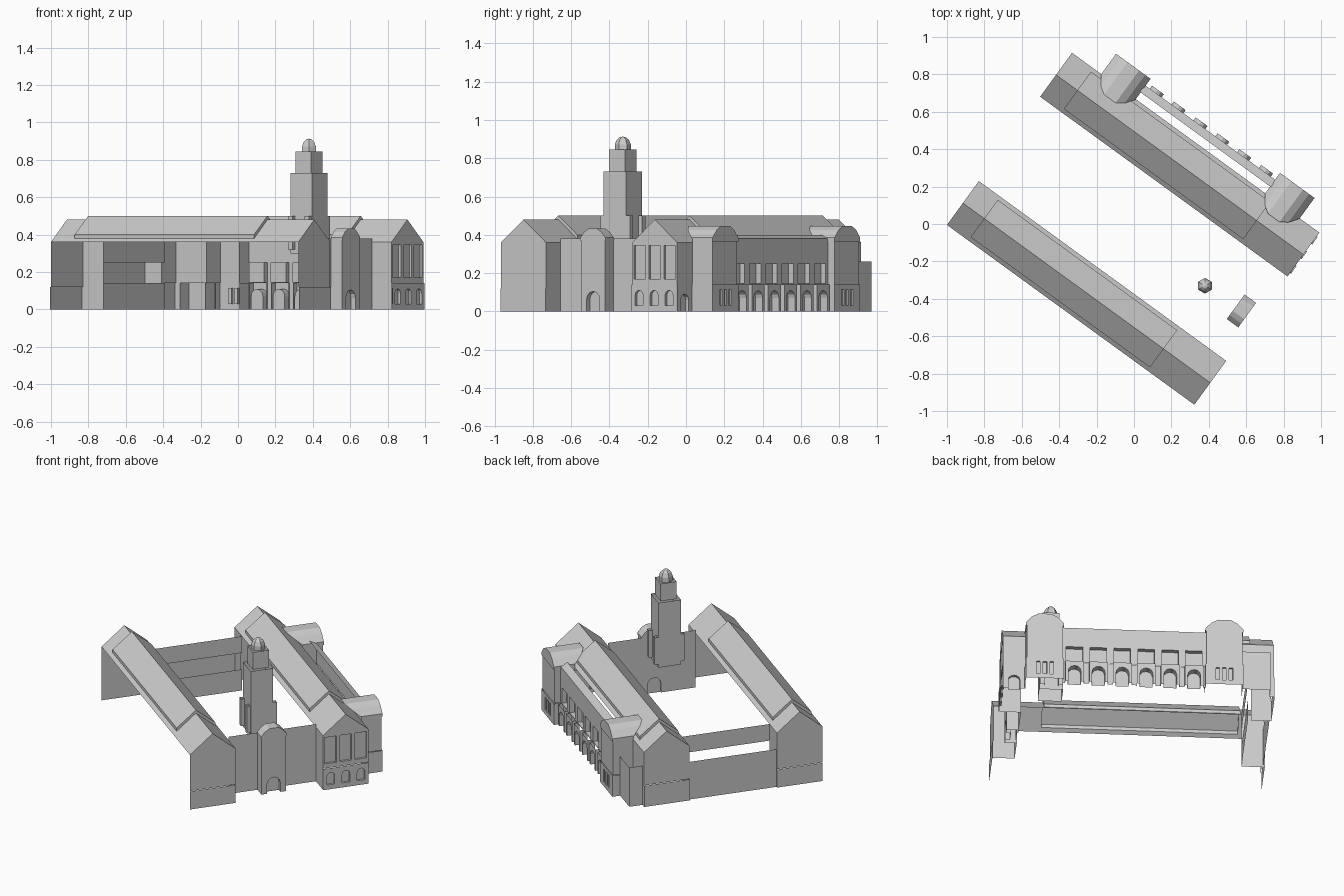
import bpy, bmesh, math
from mathutils import Matrix, Vector

if "Cube" in bpy.data.objects:
    bpy.data.objects.remove(bpy.data.objects["Cube"])

# The plan is turned: s runs along the long wings, t across them
ROT = Matrix.Rotation(math.radians(-36), 4, 'Z')

def make(name, faces):
    bm = bmesh.new()
    for f in faces:
        bm.faces.new([bm.verts.new(ROT @ Vector(p)) for p in f])
    bmesh.ops.remove_doubles(bm, verts=bm.verts, dist=1e-5)
    me = bpy.data.meshes.new(name)
    bm.to_mesh(me)
    bm.free()
    ob = bpy.data.objects.new(name, me)
    bpy.context.collection.objects.link(ob)
    return ob

def wall(a, b, z0, z1):
    return [[(*a, z0), (*b, z0), (*b, z1), (*a, z1)]]

def path_walls(pts, z0, z1):
    out = []
    for a, b in zip(pts, pts[1:]):
        out += wall(a, b, z0, z1)
    return out

def extrude(A, B):
    return [[A[i], A[i + 1], B[i + 1], B[i]] for i in range(len(A) - 1)]

def bay(a, b, z0, z1, w, sill, spring, rise, depth, back=True, mid=0.5):
    """Wall piece a-b with one opening; depth goes to the left of a->b."""
    a, b = Vector(a), Vector(b)
    L = (b - a).length
    d = (b - a) / L
    n = Vector((-d.y, d.x))
    def P(x, z, dep=0.0):
        q = a + d * x + n * dep
        return (q.x, q.y, z)
    c, r = L * mid, w / 2
    arc = [(c - r, sill), (c - r, spring)]
    if rise:
        arc += [(c - r * math.cos(math.pi * i / 6), spring + rise * math.sin(math.pi * i / 6))
                for i in range(1, 6)]
    arc += [(c + r, spring), (c + r, sill)]
    out = [[P(x, z) for x, z in [(0, sill)] + arc + [(L, sill), (L, z1), (0, z1)]]]
    if sill > z0:
        out += [[P(0, z0), P(L, z0), P(L, sill), P(0, sill)],
                [P(c - r, sill), P(c + r, sill), P(c + r, sill, depth), P(c - r, sill, depth)]]
    out += extrude([P(*p) for p in arc], [P(*p, depth) for p in arc])
    if back:
        out.append([P(*p, depth) for p in arc])
    return out

def bays(a, b, n, *args, **kw):
    a, b = Vector(a), Vector(b)
    out = []
    for i in range(n):
        out += bay(a.lerp(b, i / n), a.lerp(b, (i + 1) / n), *args, **kw)
    return out

S0, S1 = -0.806, 0.829      # wing ends
R0, R1 = -0.665, 0.52       # raised part of the roofs
HW, EAVE, RIDGE = 0.145, 0.36, 0.48

# Wing roofs: low end bays and a raised middle with a small step
def roof(name, tc):
    f = []
    h = 0.123
    zh = RIDGE - (RIDGE - EAVE) * h / HW
    prof = [(-HW, EAVE), (0, RIDGE), (HW, EAVE)]
    up = [(-h, zh), (-h, 0.40), (0, 0.50), (h, 0.40), (h, zh)]
    line = lambda p, s: [(s, tc + t, z) for t, z in p]
    f += extrude(line(prof, S0), line(prof, R0))
    f += extrude(line(prof, R1), line(prof, S1))
    f += extrude(line(up, R0), line(up, R1))
    for k in (-1, 1):
        e = [(k * HW, EAVE), (k * h, zh)]
        f += extrude(line(e, R0), line(e, R1))
        for s in (R0, R1):
            f.append(line([(k * h, zh), (k * h, 0.40), (0, 0.50), (0, RIDGE)], s))
    make(name, f)

def gable(s, tc):
    return [[(s, tc - HW, EAVE), (s, tc + HW, EAVE), (s, tc, RIDGE)]]

TS, TN = -0.447, 0.4005
roof("south_roof", TS)
roof("north_roof", TN)

# South wing: end walls with a short return on the court side
for name, s, si, k in (("south_wing_west_end", S0, -0.67, -1), ("south_wing_east_end", S1, 0.70, 1)):
    o = s + k * 0.005
    make(name, path_walls([(s, TS - HW), (s, TS + HW), (si, TS + HW)], 0.12, EAVE) + gable(s, TS)
         + path_walls([(o, TS - HW), (o, TS + HW), (si, TS + HW)], 0, 0.12))

# North wing west end, with the low annex at the corner
make("north_wing_west_end",
     path_walls([(-0.69, TN - HW), (S0, TN - HW), (S0, TN + HW), (-0.605, TN + HW)], 0.14, EAVE)
     + path_walls([(-0.69, TN - HW), (S0 - 0.006, TN - HW), (S0 - 0.006, TN + HW), (-0.78, TN + HW)], 0, 0.14)
     + gable(S0, TN))
make("corner_annex", path_walls([(-0.78, 0.545), (-0.78, 0.63), (-0.605, 0.63)], 0, 0.26))

# North wing east front: three tall panels above three arched windows
make("north_wing_east_front",
     bays((S1, TN - HW), (S1, TN + HW), 3, 0.14, EAVE, 0.075, 0.17, 0.345, 0, 0.015)
     + bays((S1 + 0.006, TN - HW), (S1 + 0.006, TN + HW), 3, 0, 0.14, 0.05, 0.03, 0.085, 0.025, 0.015)
     + gable(S1, TN)
     + wall((0.70, TN - HW), (S1, TN - HW), 0, EAVE)
     + wall((S1, TN + HW), (0.695, TN + HW), 0.14, EAVE)
     + bay((S1, TN + HW), (0.695, TN + HW), 0, 0.14, 0.07, 0, 0.06, 0.03, 0.02))

# Pavilions on the outer side, mirrored about the loggia
for name, c in (("east_pavilion", 0.585), ("west_pavilion", -0.4985)):
    h, t1 = 0.109, 0.675
    f = path_walls([(c - h, 0.545), (c - h, t1), (c + h, t1), (c + h, 0.545)], 0.14, 0.38)
    b, tb = h + 0.005, t1 + 0.005
    f += wall((c - b, 0.545), (c - b, tb), 0, 0.14) + wall((c + b, 0.545), (c + b, tb), 0, 0.14)
    f += wall((c + b, tb), (c + 0.06, tb), 0, 0.14) + wall((c - 0.06, tb), (c - b, tb), 0, 0.14)
    f += bays((c + 0.06, tb), (c - 0.06, tb), 3, 0, 0.14, 0.022, 0.03, 0.115, 0, 0.012)
    make(name, f)
    prof = [(-0.114, 0.365), (-0.114, 0.385), (-0.078, 0.425), (-0.038, 0.447),
            (0.038, 0.447), (0.078, 0.425), (0.114, 0.385), (0.114, 0.365)]
    A = [(c + s, 0.68, z) for s, z in prof]
    B = [(c + s, TN + (0.5 - z) * 1.23, z) for s, z in prof]
    make(name + "_roof", extrude(A, B) + [A])

# Loggia: six rectangular windows over six projecting arched porches
L0, L1 = -0.39, 0.476
f = bays((L1, 0.635), (L0, 0.635), 6, 0.14, 0.38, 0.10, 0.145, 0.25, 0, 0.03)
f += [[(L0, 0.59, 0.40), (L1, 0.59, 0.40), (L1, 0.635, 0.38), (L0, 0.635, 0.38)]]
p = (L1 - L0) / 6
for i in range(6):
    m = L0 + p * (i + 0.5)
    f += bay((m + 0.056, 0.655), (m - 0.056, 0.655), 0, 0.14, 0.078, 0, 0.07, 0.039, 0.045)
    for k in (-0.056, 0.056):
        f += wall((m + k, 0.655), (m + k, 0.62), 0, 0.14)
    f += wall((m - p / 2, 0.63), (m - 0.056, 0.63), 0, 0.14)
    f += wall((m + 0.056, 0.63), (m + p / 2, 0.63), 0, 0.14)
make("loggia", f)

# West link between the wings: low outer wall, set-back upper band, court wall
make("west_link", wall((-0.80, -0.302), (-0.80, 0.256), 0, 0.25)
     + wall((-0.67, -0.302), (-0.67, 0.256), 0.25, EAVE)
     + wall((-0.67, -0.302), (-0.67, 0.256), 0, 0.14))

# East link and gatehouse
G0, G1 = -0.117, 0.040
make("east_link", wall((0.70, -0.302), (0.70, G0), 0, 0.38) + wall((0.70, G1), (0.70, 0.256), 0, 0.38))
make("gatehouse", bay((0.773, G0), (0.773, G1), 0, 0.38, 0.085, 0, 0.062, 0.042, 0.03)
     + wall((0.70, G0), (0.773, G0), 0, 0.38) + wall((0.70, G1), (0.773, G1), 0, 0.38)
     + bay((0.70, G1), (0.70, G0), 0, 0.38, 0.085, 0, 0.062, 0.042, 0.01))
gp = [(-0.081, 0.37), (-0.081, 0.385), (-0.055, 0.415), (-0.027, 0.432),
      (0.027, 0.432), (0.055, 0.415), (0.081, 0.385), (0.081, 0.37)]
gm = (G0 + G1) / 2
A = [(0.776, gm + t, z) for t, z in gp]
B = [(0.70, gm + t, z) for t, z in gp]
make("gatehouse_roof", extrude(A, B) + [A, B])

# Tower: open stepped square shafts, corner buttresses and a six-sided dome
C = (0.501, -0.044)
def square(h, c=C, k=None):
    k = k or h
    return [(c[0] + a * h, c[1] + b * k) for a, b in ((-1, -1), (1, -1), (1, 1), (-1, 1), (-1, -1))]
make("tower_shaft", path_walls(square(0.0715), 0.30, 0.73))
make("tower_belfry", path_walls(square(0.051), 0.73, 0.845))
f = []
for a in (-1, 1):
    for b in (-1, 1):
        f += path_walls(square(0.014, (C[0] + a * 0.055, C[1] + b * 0.083), 0.012), 0.32, 0.50)
make("tower_buttresses", f)
f = []
dome = [(0.042, 0.84), (0.042, 0.872), (0.032, 0.896), (0.017, 0.909), (0.0, 0.913)]
for i in range(6):
    a0, a1 = (math.pi / 3 * (i + j) + 0.1 for j in (0, 1))
    ring = lambda r, z, a: (C[0] + r * math.cos(a), C[1] + r * math.sin(a), z)
    for (r0, z0), (r1, z1) in zip(dome, dome[1:]):
        q = [ring(r0, z0, a0), ring(r0, z0, a1), ring(r1, z1, a1)]
        if r1 > 0:
            q.append(ring(r1, z1, a0))
        f.append(q)
make("tower_dome", f)
